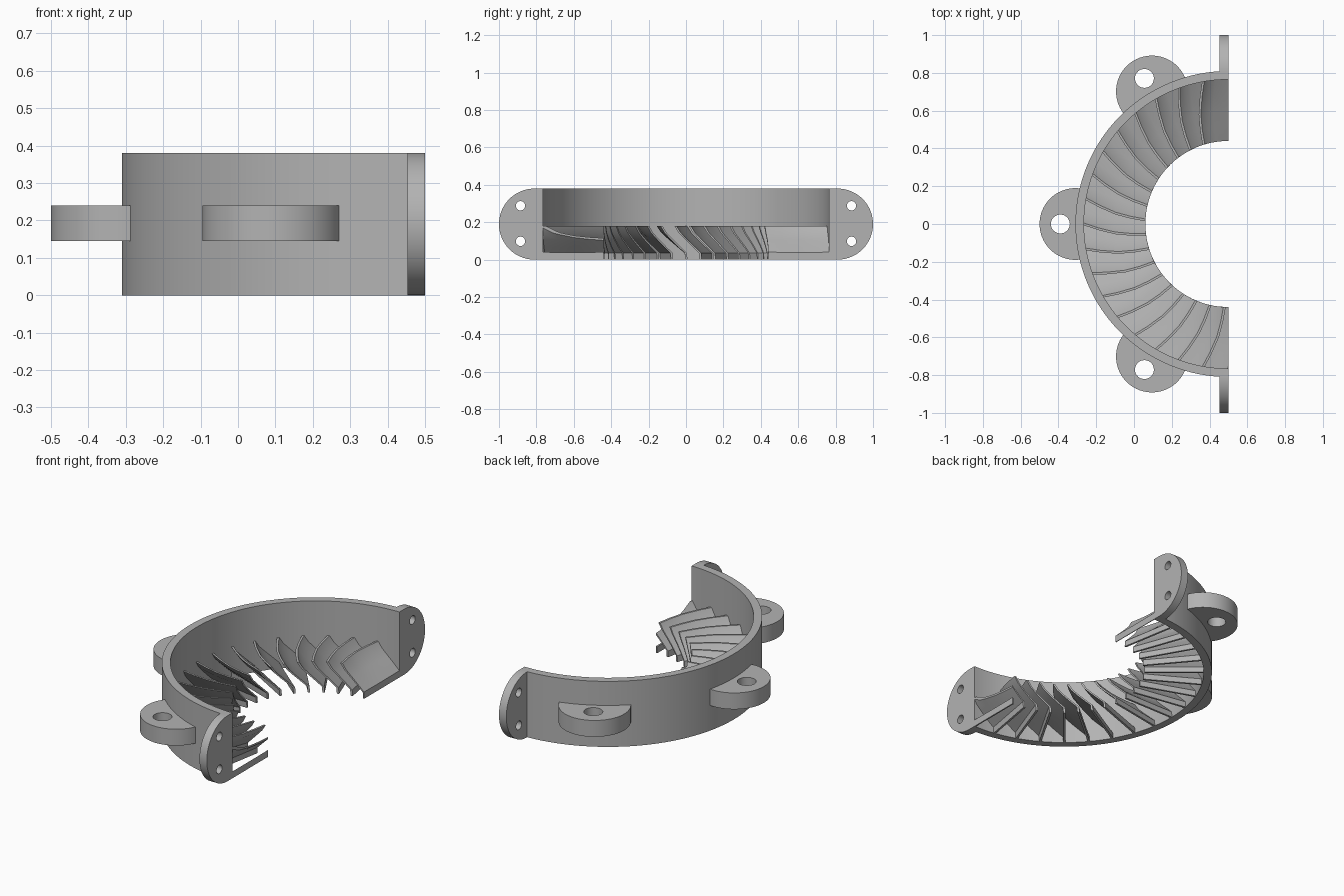
import bpy, bmesh
from math import sin, cos, pi, radians
from mathutils import Matrix, Vector

cube = bpy.data.objects.get("Cube")
if cube:
    bpy.data.objects.remove(cube)

CX = 0.5                       # axis of the half ring
R_OUT, R_IN, HEIGHT = 0.81, 0.765, 0.38
LUG_R = 0.19

grey = bpy.data.materials.new("plain grey")
grey.use_nodes = True
grey.diffuse_color = (0.45, 0.45, 0.45, 1)
grey.node_tree.nodes["Principled BSDF"].inputs["Base Color"].default_value = (0.45, 0.45, 0.45, 1)


def arc(cx, cy, r, start, end, n):
    """Points along an arc, angles in degrees."""
    angles = [radians(start + (end - start) * i / n) for i in range(n + 1)]
    return [(cx + r * cos(a), cy + r * sin(a)) for a in angles]


def smooth(obj):
    bpy.ops.object.select_all(action='DESELECT')
    obj.select_set(True)
    bpy.context.view_layer.objects.active = obj
    bpy.ops.object.shade_smooth_by_angle(angle=radians(30))


def plate(name, loops, depth, matrix):
    """Extruded flat outline; loops after the first are holes."""
    curve = bpy.data.curves.new(name, 'CURVE')
    curve.dimensions = '2D'
    curve.fill_mode = 'BOTH'
    curve.extrude = depth / 2
    for loop in loops:
        spline = curve.splines.new('POLY')
        spline.points.add(len(loop) - 1)
        for point, (x, y) in zip(spline.points, loop):
            point.co = (x, y, 0, 1)
        spline.use_cyclic_u = True
    curve.materials.append(grey)
    obj = bpy.data.objects.new(name, curve)
    bpy.context.collection.objects.link(obj)
    obj.matrix_world = matrix
    bpy.ops.object.select_all(action='DESELECT')
    obj.select_set(True)
    bpy.context.view_layer.objects.active = obj
    bpy.ops.object.convert(target='MESH')
    obj = bpy.context.view_layer.objects.active
    bm = bmesh.new()
    bm.from_mesh(obj.data)
    bmesh.ops.remove_doubles(bm, verts=bm.verts, dist=1e-5)
    bmesh.ops.recalc_face_normals(bm, faces=bm.faces)
    bm.to_mesh(obj.data)
    bm.free()
    smooth(obj)
    return obj


def hole(cx, cy, r):
    return arc(cx, cy, r, 0, 360, 32)[:-1]


# Half ring wall
outline = arc(0, 0, R_OUT, 90, 270, 90) + arc(0, 0, R_IN, 270, 90, 90)
plate("ring_wall", [outline], HEIGHT, Matrix.Translation((CX, 0, HEIGHT / 2)))

# Three mounting lugs, rounded outside and seated in the wall
lug = arc(R_OUT, 0, LUG_R, -102.8, 102.8, 40) + arc(0, 0, 0.79, 13.5, -13.5, 10)
for name, angle in (("back", 120), ("right", 180), ("front", 240)):
    place = Matrix.Translation((CX, 0, 0.193)) @ Matrix.Rotation(radians(angle), 4, 'Z')
    plate(name + "_lug", [lug, hole(0.89, 0, 0.05)], 0.095, place)

# Two end flanges with a pair of bolt holes each
upright = Matrix(((0, 0, 1, 0.4765), (1, 0, 0, 0), (0, 1, 0, 0), (0, 0, 0, 1)))
for name, side in (("back", 1), ("front", -1)):
    shape = [(0.772, 0)] + arc(R_OUT, 0.19, 0.19, -90, 90, 40) + [(0.772, HEIGHT)]
    loops = [shape] + [hole(0.885, z, 0.025) for z in (0.098, 0.288)]
    plate(name + "_flange", [[(side * y, z) for y, z in l] for l in loops], 0.047, upright)

# Curved vanes: (sideways lean, height) profile swept from wall to inner edge
PROFILE = [(0, 0), (0.003, 0.035), (0.035, 0.066), (0.077, 0.107), (0.112, 0.143), (0.135, 0.18)]
STATIONS = [(0.775, 1.0), (0.69, 1.1), (0.6, 1.15), (0.52, 1.1), (0.44, 1.0)]


def vane(name, angle):
    bm = bmesh.new()
    rings = []
    for r, lean in STATIONS:
        section = [(t * lean + 0.004, z) for t, z in PROFILE]
        section += [(t * lean - 0.008, z) for t, z in reversed(PROFILE)]
        ring = []
        for t, z in section:
            a = angle + t / r
            ring.append(bm.verts.new((CX - r * sin(a), r * cos(a), z)))
        rings.append(ring)
    n = len(rings[0])
    for a, b in zip(rings, rings[1:]):
        for i in range(n):
            j = (i + 1) % n
            bm.faces.new((a[i], a[j], b[j], b[i]))
    # End caps as strips between the two sides
    for ring in (rings[0], rings[-1]):
        for i in range(n // 2 - 1):
            bm.faces.new((ring[i], ring[i + 1], ring[n - 2 - i], ring[n - 1 - i]))
    # Trim at the flat split plane
    cut = bmesh.ops.bisect_plane(bm, geom=bm.verts[:] + bm.edges[:] + bm.faces[:],
                                 plane_co=Vector((CX, 0, 0)), plane_no=Vector((1, 0, 0)),
                                 clear_outer=True)
    rim = [e for e in cut["geom_cut"] if isinstance(e, bmesh.types.BMEdge)]
    if rim:
        bmesh.ops.holes_fill(bm, edges=rim, sides=0)
    bmesh.ops.recalc_face_normals(bm, faces=bm.faces)
    mesh = bpy.data.meshes.new(name)
    bm.to_mesh(mesh)
    bm.free()
    mesh.materials.append(grey)
    obj = bpy.data.objects.new(name, mesh)
    bpy.context.collection.objects.link(obj)
    smooth(obj)


COUNT = 18
for i in range(COUNT + 1):
    vane(f"vane_{i + 1}", pi * i / COUNT)
